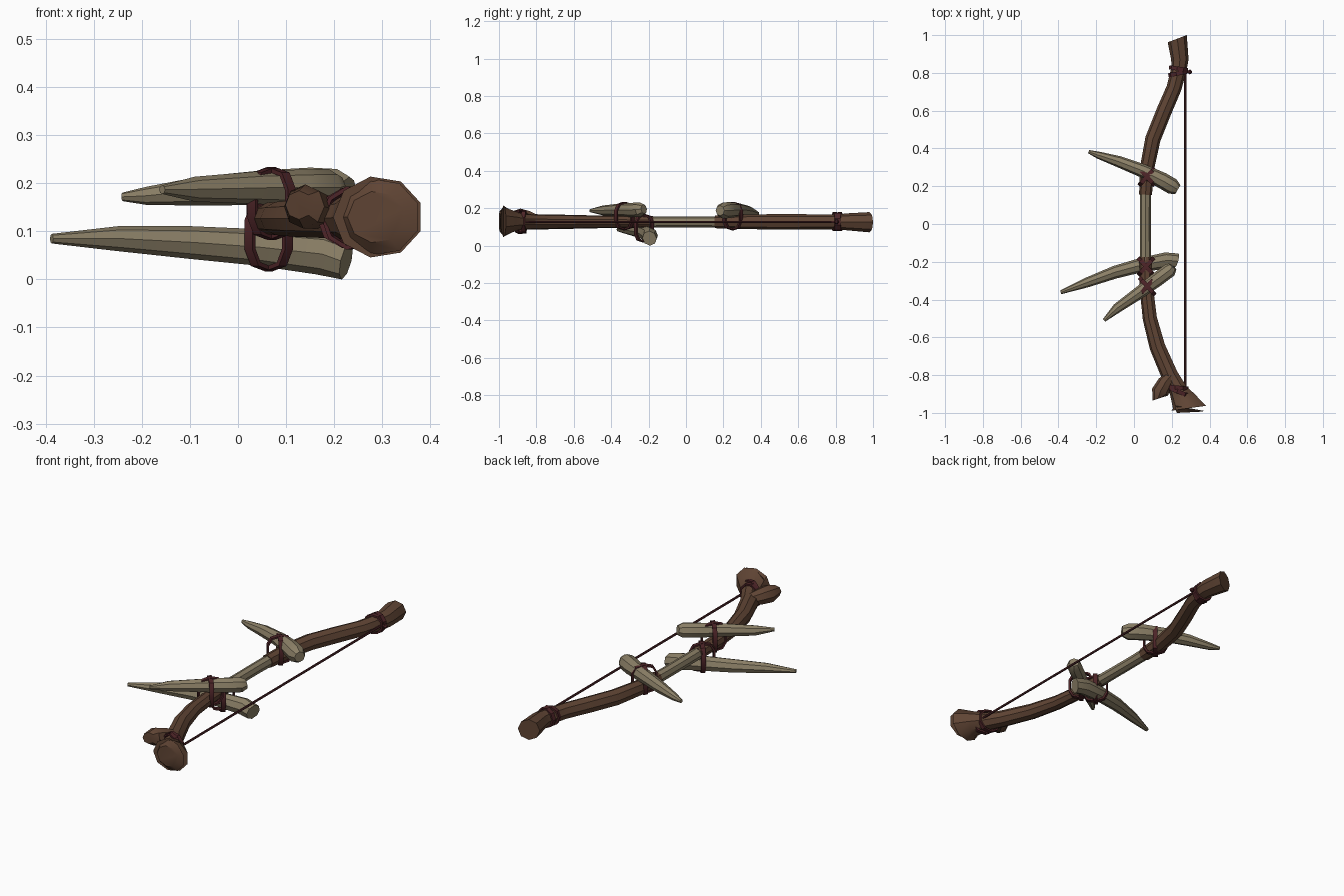
import bpy, bmesh, math
from mathutils import Vector

if "Cube" in bpy.data.objects:
    bpy.data.objects.remove(bpy.data.objects["Cube"])


def material(name, rgb):
    m = bpy.data.materials.new(name)
    m.diffuse_color = (*rgb, 1)
    m.use_nodes = True
    m.node_tree.nodes["Principled BSDF"].inputs["Base Color"].default_value = m.diffuse_color
    return m


WOOD = material("brown wood", (0.115, 0.058, 0.034))
BONE = material("old bone", (0.26, 0.215, 0.135))
CORD = material("dark red cord", (0.075, 0.018, 0.021))
UP = Vector((0, 0, 1))


def finish(bm, name, mat, angle=35):
    bmesh.ops.recalc_face_normals(bm, faces=bm.faces[:])
    me = bpy.data.meshes.new(name)
    bm.to_mesh(me)
    bm.free()
    me.materials.append(mat)
    ob = bpy.data.objects.new(name, me)
    bpy.context.collection.objects.link(ob)
    bpy.ops.object.select_all(action='DESELECT')
    ob.select_set(True)
    bpy.context.view_layer.objects.active = ob
    bpy.ops.object.shade_smooth_by_angle(angle=math.radians(angle))
    return ob


def bridge(bm, a, b):
    n = len(a)
    for i in range(n):
        bm.faces.new((a[i], a[(i + 1) % n], b[(i + 1) % n], b[i]))


def tube(name, pts, mat, sides=8, end_dir=None, z_scale=1.0):
    """Swept limb: pts are (x, y, z, radius); end_dir slants the last ring."""
    bm = bmesh.new()
    pos = [Vector(p[:3]) for p in pts]
    rings = []
    for i, p in enumerate(pos):
        t = pos[min(i + 1, len(pos) - 1)] - pos[max(i - 1, 0)]
        if end_dir and i == len(pos) - 1:
            t = Vector(end_dir)
        t.normalize()
        side = t.cross(UP).normalized()
        top = side.cross(t)
        ring = []
        for k in range(sides):
            a = 2 * math.pi * k / sides
            ring.append(bm.verts.new(p + pts[i][3] * (side * math.cos(a)
                                     + top * math.sin(a) * z_scale)))
        rings.append(ring)
    for a, b in zip(rings, rings[1:]):
        bridge(bm, a, b)
    bm.faces.new(rings[0])
    bm.faces.new(rings[-1])
    return finish(bm, name, mat)


def band(name, centre, u, v, ru, rv, width, thick=0.009, n=10, power=0.75):
    """Flat strap wrapped in a closed loop in the u-v plane."""
    bm = bmesh.new()
    c, u, v = Vector(centre), Vector(u).normalized(), Vector(v).normalized()
    w = u.cross(v)

    def loop(grow, shift):
        out = []
        for k in range(n):
            a = 2 * math.pi * (k + 0.5) / n
            ca, sa = math.cos(a), math.sin(a)
            ca = math.copysign(abs(ca) ** power, ca)
            sa = math.copysign(abs(sa) ** power, sa)
            out.append(bm.verts.new(c + u * ca * (ru + grow)
                                    + v * sa * (rv + grow) + w * shift))
        return out
    h = width / 2
    loops = [loop(0, -h), loop(thick, -h), loop(thick, h), loop(0, h)]
    for i in range(4):
        bridge(bm, loops[i], loops[(i + 1) % 4])
    return finish(bm, name, CORD)


# Bow stave: bone grip and two wooden limbs
tube("grip", [(.062, -.24, .127, .03), (.06, -.08, .127, .029),
              (.06, .08, .127, .029), (.062, .2, .127, .03)], BONE)
tube("upper_limb", [(.061, .155, .127, .034), (.07, .3, .127, .038),
                    (.1, .45, .127, .041), (.16, .6, .127, .041),
                    (.212, .72, .127, .04), (.238, .82, .127, .041),
                    (.243, .87, .127, .046), (.229, .981, .125, .054)],
     WOOD, end_dir=(-.38, 1, 0))
tube("lower_limb", [(.061, -.175, .127, .034), (.068, -.35, .127, .037),
                    (.085, -.5, .127, .039), (.125, -.65, .127, .043),
                    (.19, -.8, .127, .046), (.235, -.88, .128, .05),
                    (.268, -.94, .13, .072), (.292, -.975, .13, .095)],
     WOOD, sides=9, end_dir=(.14, -1, 0), z_scale=.9)
tube("foot_face", [(.292, -.975, .13, .09), (.288, -.997, .13, .06)],
     WOOD, sides=9, end_dir=(.05, -1, 0), z_scale=.9)
tube("limb_knob", [(.205, -.79, .135, .025), (.165, -.84, .145, .04),
                   (.138, -.89, .152, .046), (.127, -.925, .155, .03)],
     WOOD, end_dir=(.35, -1, 0))

# Bone tusks lashed to the stave
tube("upper_tusk", [(-.24, .383, .172, .009), (-.19, .365, .174, .019),
                    (-.08, .33, .184, .03), (.05, .28, .191, .036),
                    (.15, .23, .19, .043), (.205, .198, .187, .043),
                    (.232, .182, .187, .027)], BONE)
tube("low_tusk", [(-.388, -.362, .085, .01), (-.25, -.31, .085, .026),
                  (-.1, -.255, .077, .034), (.04, -.217, .067, .038),
                  (.17, -.193, .053, .043), (.225, -.195, .039, .04)],
     BONE, end_dir=(1, -.3, -.25))
tube("front_tusk", [(-.158, -.51, .187, .009), (-.09, -.446, .188, .026),
                    (.04, -.355, .191, .034), (.13, -.288, .191, .038),
                    (.19, -.243, .192, .038), (.205, -.225, .195, .025)], BONE)

# Crossed lashings around each tusk and the stave
for label, x, y, z in (("upper", .068, .25, .158), ("low", .064, -.225, .093),
                       ("front", .07, -.33, .158)):
    for s in (-1, 1):
        a = math.radians(48 * s)
        band(f"{label}_lashing_{'a' if s < 0 else 'b'}", (x, y, z),
             (math.cos(a), math.sin(a), 0), UP, .056, .067, .022)

# Cord wraps at the limb ends
for i, (x, y, r, tilt) in enumerate(((.233, .797, .043, .2), (.237, .822, .043, -.15),
                                     (.228, -.866, .054, -.1), (.24, -.89, .058, -.4))):
    band(f"tip_wrap_{i + 1}", (x, y, .128), (1, tilt, 0), UP, r, r, .022, n=9, power=1)

# Bowstring with its end knot
tube("bowstring", [(.272, -.885, .127, .006), (.272, .812, .127, .006)], CORD, sides=6)
tube("string_knot", [(.255, .808, .127, .007), (.285, .806, .127, .007),
                     (.296, .805, .127, .013), (.306, .805, .127, .006)], CORD, sides=6)
